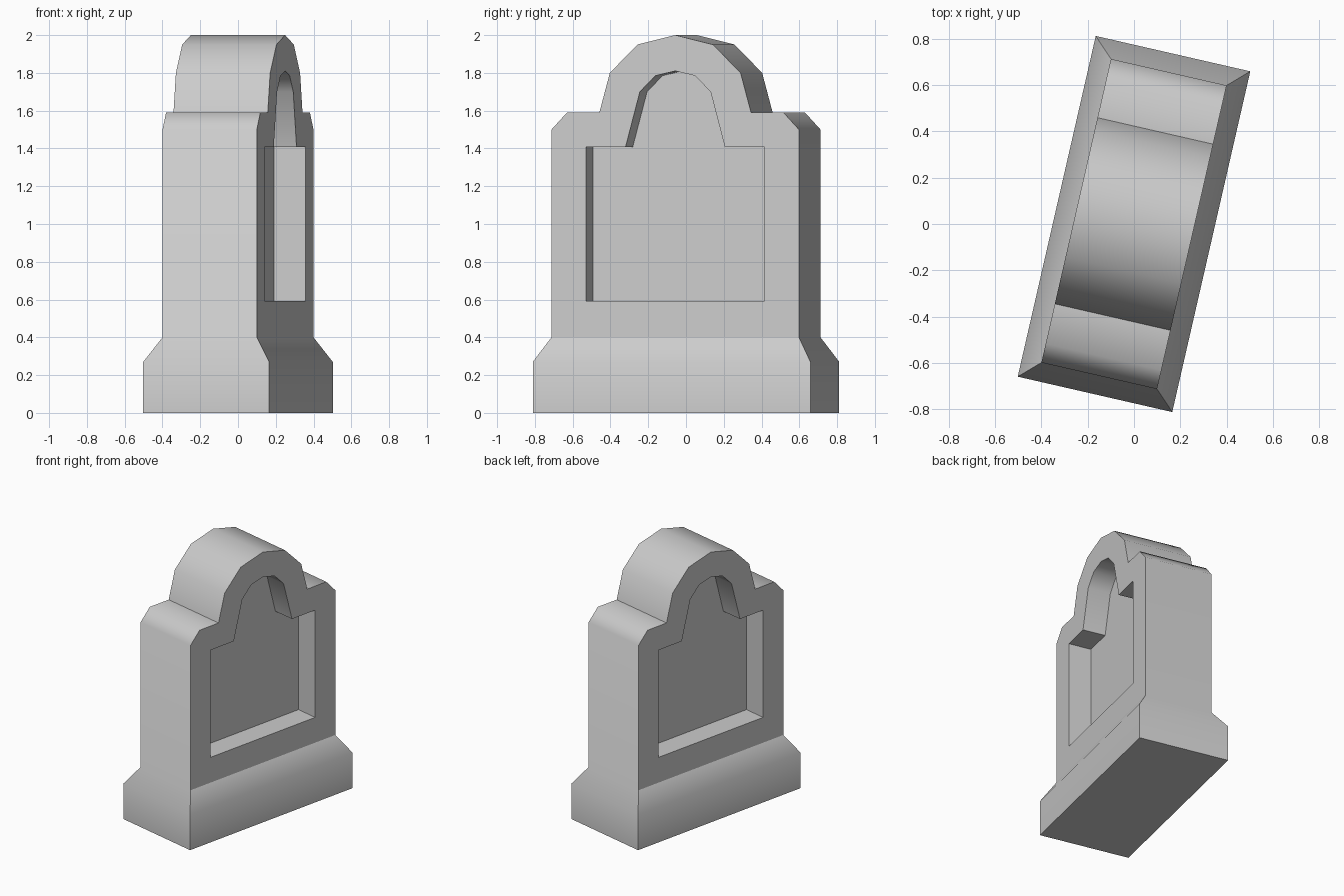
import bpy, bmesh, math

cube = bpy.data.objects.get("Cube")
if cube:
    bpy.data.objects.remove(cube, do_unlink=True)

stone = bpy.data.materials.new("stone_grey")
stone.use_nodes = True
colour = (0.6, 0.6, 0.6, 1)
stone.diffuse_color = colour
stone.node_tree.nodes["Principled BSDF"].inputs["Base Color"].default_value = colour

HALF_DEPTH = 0.256    # half thickness of the slab
PANEL = 0.085         # distance of the recessed panels from the middle
FOOT = (0.342, 0.754)

# Half outlines (across, height), mirrored into full ones
slab_half = [(0.672, 0.4), (0.672, 1.5), (0.588, 1.59), (0.412, 1.59),
             (0.355, 1.8), (0.205, 1.95), (0, 2)]
recess_half = [(0.485, 0.592), (0.485, 1.407), (0.27, 1.407),
               (0.192, 1.7), (0.108, 1.785), (0, 1.81)]


def mirrored(half):
    return half + [(-y, z) for y, z in reversed(half[:-1])]


bm = bmesh.new()


def outline(points, x):
    return [bm.verts.new((x, y, z)) for y, z in points]


def bridge(a, b, closed=True):
    n = len(a)
    for i in range(n if closed else n - 1):
        j = (i + 1) % n
        bm.faces.new((a[i], a[j], b[j], b[i]))


def loop_edges(loop):
    return [bm.edges.get(pair) or bm.edges.new(pair)
            for pair in zip(loop, loop[1:] + loop[:1])]


# Slab edge: the strip over the shoulders and arch
front, back = [outline(mirrored(slab_half), s * HALF_DEPTH) for s in (1, -1)]
bridge(front, back, closed=False)

# Broad faces with a recessed panel on both sides
flat = []
for side, loop in ((1, front), (-1, back)):
    rim = outline(mirrored(recess_half), side * HALF_DEPTH)
    floor = outline(mirrored(recess_half), side * PANEL)
    bridge(rim, floor)
    flat.append(bm.faces.new(floor))
    fill = bmesh.ops.triangle_fill(bm, edges=loop_edges(loop) + loop_edges(rim),
                                   use_beauty=True, normal=(side, 0, 0))
    flat += [g for g in fill["geom"] if isinstance(g, bmesh.types.BMFace)]

# Plinth with a sloping top that meets the slab
rings = [[bm.verts.new((sx * FOOT[0], sy * FOOT[1], z))
          for sx, sy in ((1, 1), (1, -1), (-1, -1), (-1, 1))] for z in (0, 0.27)]
bridge(rings[0], rings[1])
bridge(rings[1], [front[0], front[-1], back[-1], back[0]])
flat.append(bm.faces.new(rings[0]))

# Smooth the gentle bends, keep corners and broad faces crisp
bmesh.ops.recalc_face_normals(bm, faces=bm.faces[:])
for face in bm.faces:
    face.smooth = face not in flat
for edge in bm.edges:
    edge.smooth = edge.calc_face_angle(0) < math.radians(50)

mesh = bpy.data.meshes.new("headstone")
bm.to_mesh(mesh)
bm.free()
mesh.materials.append(stone)
headstone = bpy.data.objects.new("headstone", mesh)
headstone.rotation_euler.z = math.radians(-12.9)
bpy.context.scene.collection.objects.link(headstone)
